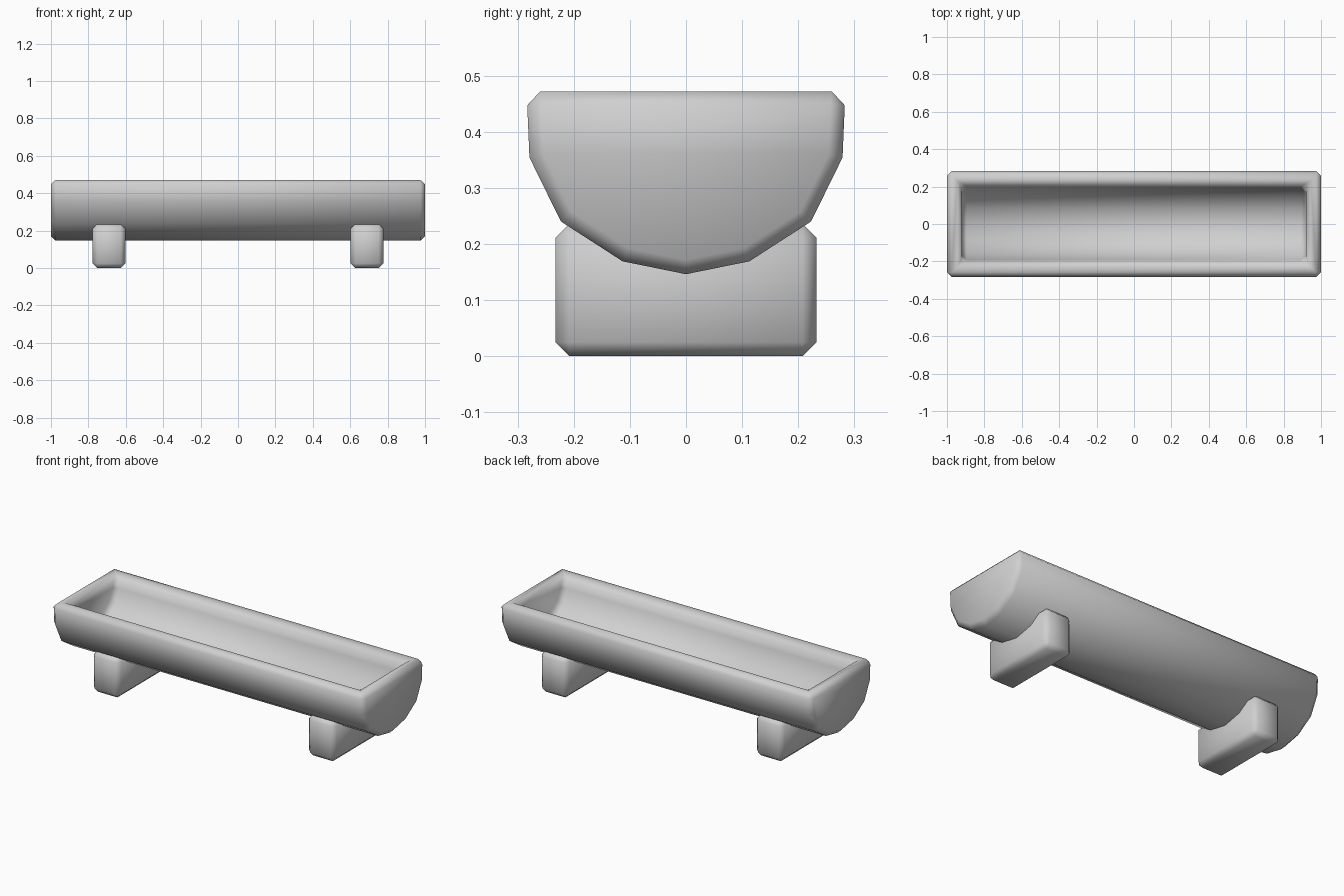
import bpy
import bmesh

cube = bpy.data.objects.get("Cube")
if cube:
    bpy.data.objects.remove(cube, do_unlink=True)

grey = bpy.data.materials.new("light grey")
grey.use_nodes = True
COLOUR = (0.63, 0.63, 0.63, 1)
grey.diffuse_color = COLOUR
grey.node_tree.nodes["Principled BSDF"].inputs["Base Color"].default_value = COLOUR


def mirrored(half):
    """Full left-to-right section from a half section that starts at y = 0."""
    return [(-y, z) for y, z in reversed(half[1:])] + half


def finish(name, bm):
    bmesh.ops.recalc_face_normals(bm, faces=bm.faces)
    for f in bm.faces:
        f.smooth = True
    mesh = bpy.data.meshes.new(name)
    bm.to_mesh(mesh)
    bm.free()
    mesh.materials.append(grey)
    obj = bpy.data.objects.new(name, mesh)
    bpy.context.collection.objects.link(obj)
    bevel = obj.modifiers.new("soft edges", 'BEVEL')
    bevel.width = 0.025
    bevel.segments = 1
    bevel.limit_method = 'ANGLE'
    bevel.angle_limit = 0.87


def section(bm, x, points):
    return [bm.verts.new((x, y, z)) for y, z in points]


def strip(bm, a, b):
    for i in range(len(a) - 1):
        bm.faces.new((a[i], a[i + 1], b[i + 1], b[i]))


# Hollow trough: outer and inner U sections joined by a rim
outer = mirrored([(0, 0.146), (0.113, 0.169), (0.223, 0.24), (0.279, 0.354), (0.284, 0.472)])
inner = mirrored([(0, 0.258), (0.085, 0.274), (0.155, 0.332), (0.192, 0.405), (0.208, 0.472)])
bm = bmesh.new()
o1, o2 = section(bm, -1, outer), section(bm, 1, outer)
i1, i2 = section(bm, -0.92, inner), section(bm, 0.92, inner)
strip(bm, o1, o2)
strip(bm, i1, i2)
for ring in (o1, o2, i1, i2):
    bm.faces.new(ring)
for k in (0, -1):
    bm.faces.new((o1[k], o2[k], i2[k], i1[k]))
for o, i in ((o1, i1), (o2, i2)):
    bm.faces.new((o[0], o[-1], i[-1], i[0]))
finish("trough", bm)

# Two block feet, their tops sunk into the trough's underside
for name, x in (("right_foot", -0.69), ("left_foot", 0.69)):
    bm = bmesh.new()
    bmesh.ops.create_cube(bm, size=1)
    for v in bm.verts:
        v.co = (x + v.co.x * 0.176, v.co.y * 0.466, (v.co.z + 0.5) * 0.236)
    finish(name, bm)
